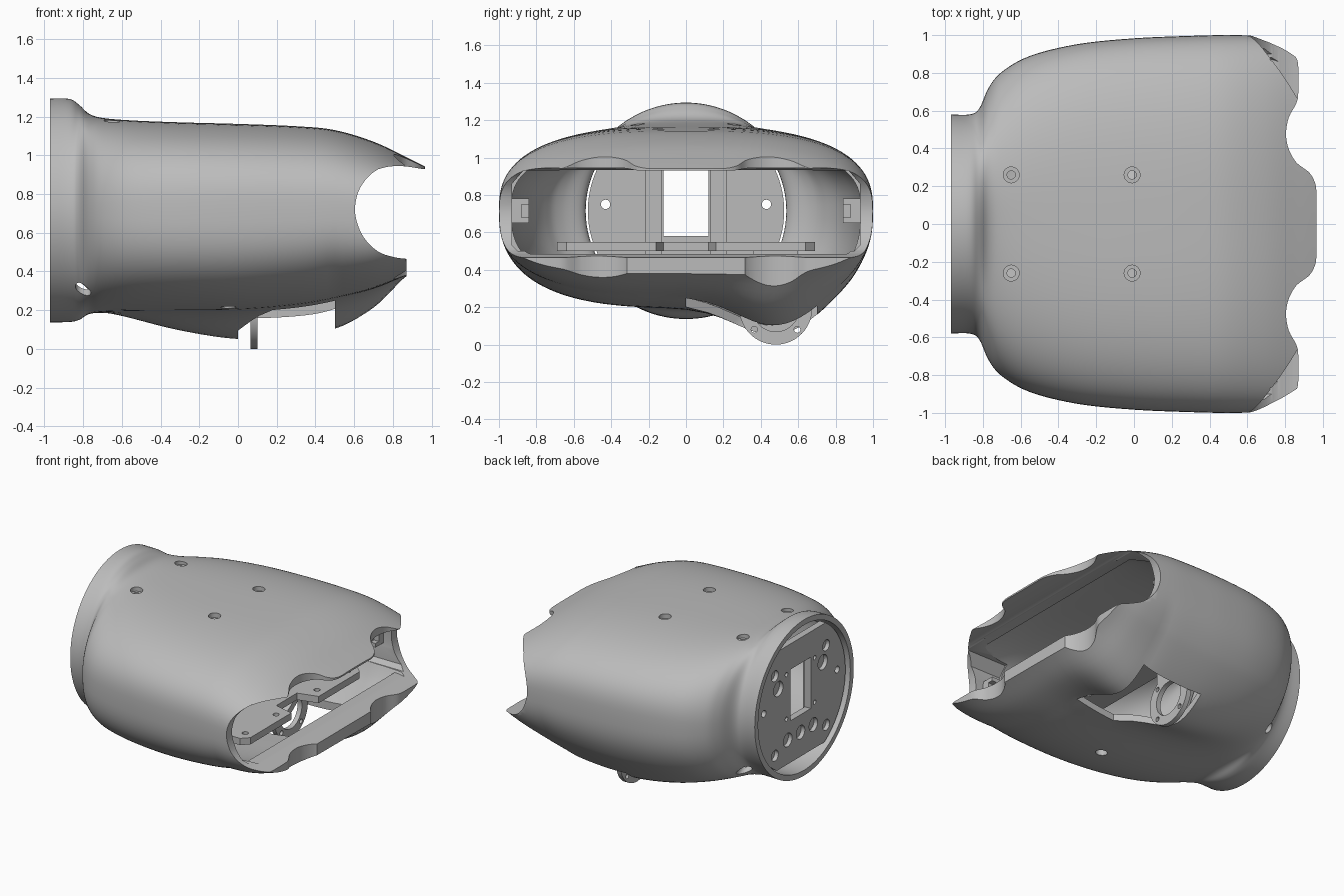
import bpy, bmesh, math
from mathutils import Vector

cube = bpy.data.objects.get("Cube")
if cube:
    bpy.data.objects.remove(cube)

grey = bpy.data.materials.new("mid grey")
grey.use_nodes = True
COLOR = (0.5, 0.5, 0.5, 1)
grey.diffuse_color = COLOR
grey.node_tree.nodes["Principled BSDF"].inputs["Base Color"].default_value = COLOR
MID = 0.715


def finish(name, bm):
    bmesh.ops.recalc_face_normals(bm, faces=bm.faces)
    mesh = bpy.data.meshes.new(name)
    bm.to_mesh(mesh)
    bm.free()
    ob = bpy.data.objects.new(name, mesh)
    mesh.materials.append(grey)
    bpy.context.collection.objects.link(ob)
    return ob


def activate(ob):
    bpy.ops.object.select_all(action='DESELECT')
    ob.select_set(True)
    bpy.context.view_layer.objects.active = ob


def cut(ob, cutter, keep=False):
    activate(ob)
    mod = ob.modifiers.new("cut", 'BOOLEAN')
    mod.operation = 'INTERSECT' if keep else 'DIFFERENCE'
    mod.solver = 'EXACT'
    mod.object = cutter
    bpy.ops.object.modifier_apply(modifier=mod.name)
    bpy.data.objects.remove(cutter)


def smooth(ob, angle=32):
    activate(ob)
    bpy.ops.object.shade_smooth_by_angle(angle=math.radians(angle))


def catmull(rows, steps):
    # smooth curve through rows of numbers
    out = []
    vec = [Vector(r) for r in rows]
    for i in range(len(vec) - 1):
        a, b, c, d = vec[max(i - 1, 0)], vec[i], vec[i + 1], vec[min(i + 2, len(vec) - 1)]
        for s in range(steps):
            t = s / steps
            out.append(0.5 * (2 * b + (c - a) * t + (2 * a - 5 * b + 4 * c - d) * t * t
                              + (3 * b - a - 3 * c + d) * t ** 3))
    return out + [vec[-1]]


def prism(name, points, axis, low, high):
    # outline extruded along one axis
    bm = bmesh.new()
    def place(p, h):
        co = list(p)
        co.insert(axis, h)
        return co
    face = bm.faces.new([bm.verts.new(place(p, low)) for p in points])
    new = bmesh.ops.extrude_face_region(bm, geom=[face])["geom"]
    move = Vector((0, 0, 0))
    move[axis] = high - low
    bmesh.ops.translate(bm, verts=[v for v in new if isinstance(v, bmesh.types.BMVert)], vec=move)
    return finish(name, bm)


def box(name, low, high):
    return prism(name, [low[:2], (high[0], low[1]), high[:2], (low[0], high[1])], 2, low[2], high[2])


def rod(name, center, radius, length, direction, sides=32):
    bm = bmesh.new()
    bmesh.ops.create_cone(bm, cap_ends=True, segments=sides, radius1=radius, radius2=radius, depth=length)
    bmesh.ops.rotate(bm, verts=bm.verts, matrix=Vector(direction).to_track_quat('Z', 'Y').to_matrix())
    bmesh.ops.translate(bm, verts=bm.verts, vec=center)
    return finish(name, bm)


# stations: x, half width, top, bottom, squareness, thumb bulge
STATIONS = [
    (-0.97, 0.58, 1.293, 0.137, 2, 0), (-0.87, 0.58, 1.291, 0.139, 2, 0),
    (-0.82, 0.61, 1.26, 0.15, 2.05, 0), (-0.77, 0.72, 1.215, 0.18, 2.2, 0.01),
    (-0.7, 0.805, 1.193, 0.19, 2.4, 0.03), (-0.55, 0.89, 1.18, 0.195, 2.6, 0.07),
    (-0.3, 0.952, 1.17, 0.197, 2.75, 0.13), (0, 0.983, 1.162, 0.2, 2.8, 0.175),
    (0.3, 0.996, 1.15, 0.225, 2.8, 0.19), (0.5, 1, 1.13, 0.26, 2.75, 0.18),
    (0.7, 0.995, 1.07, 0.31, 2.6, 0.11), (0.87, 0.98, 0.99, 0.38, 2.45, 0.01),
    (0.97, 0.97, 0.94, 0.42, 2.4, 0)]


def loft(name, wall, floor, overhang):
    bm = bmesh.new()
    rings, count = [], 128
    rows = catmull(STATIONS, 5)
    for k, (x, width, top, bottom, n, bulge) in enumerate(rows):
        if k == 0:
            x -= overhang
        if k == len(rows) - 1:
            x += overhang
        blend = min(1, max(0, (x + 0.9) * 5))
        side = 0.04 + (wall - 0.04) * blend if wall else 0
        under = 0.04 + (floor - 0.04) * blend if wall else 0
        ring = []
        for i in range(count):
            c, s = math.cos(math.tau * i / count), math.sin(math.tau * i / count)
            tall, power = top - side - MID, n
            if s < 0:
                tall, power = MID - bottom - under, n + 3 * max(0, x - 0.5)
            y = (width - side) * math.copysign(abs(c) ** (2 / power), c)
            z = MID + tall * math.copysign(abs(s) ** (2 / power), s)
            if s < 0:
                spread = 0.33 if y > 0.5 else 0.3
                z -= bulge * math.exp(-((y - 0.5) / spread) ** 2) * min(1, -2 * s)
            ring.append(bm.verts.new((x, y, z)))
        rings.append(ring)
    for a, b in zip(rings, rings[1:]):
        for i in range(count):
            j = (i + 1) % count
            bm.faces.new((a[i], a[j], b[j], b[i]))
    bm.faces.new(rings[0])
    bm.faces.new(rings[-1])
    return finish(name, bm)


# hollow palm shell, with solid lips above and below the finger end
shell = loft("palm_shell", 0, 0, 0)
cavity = loft("cavity", 0.065, 0.05, 0.1)
cut(cavity, box("lower_lip", (0.67, -1.2, -0.3), (1.3, 1.2, 0.485)))
cut(cavity, box("upper_lip", (0.67, -1.2, 0.935), (1.3, 1.2, 1.5)))
cut(shell, cavity)

# squared finger mouth
mouth = [(-0.93, 0.53), (-0.9, 0.5), (0.9, 0.5), (0.93, 0.53), (0.93, 0.86), (0.87, 0.93), (-0.87, 0.93), (-0.93, 0.86)]
cut(shell, prism("mouth_cutter", mouth, 0, 0.4, 1.3))

# side notch that opens the finger end
notch = catmull([(0.87, 0.465), (0.8, 0.475), (0.72, 0.505), (0.65, 0.575), (0.613, 0.66), (0.605, 0.74),
                 (0.63, 0.83), (0.69, 0.905), (0.76, 0.938), (0.86, 0.943), (0.99, 0.922)], 4)
cut(shell, prism("notch_cutter", [(1.3, -0.2), (0.87, -0.2)] + [tuple(p) for p in notch] + [(1.3, 0.92)],
                 1, -1.2, 1.2))

# scalloped finger edge
half = catmull([(0.965, 0.1), (0.963, 0.2), (0.93, 0.27), (0.86, 0.325), (0.818, 0.4), (0.805, 0.48),
                (0.82, 0.565), (0.86, 0.64), (0.87, 0.7), (0.87, 0.83), (0.855, 0.885), (0.8, 0.925),
                (0.7, 0.967), (0.6, 1.005)], 4)
edge = [(p[0], -p[1]) for p in reversed(half)] + [tuple(p) for p in half]
cut(shell, prism("edge_cutter", [(1.3, -1.2), (0.6, -1.2)] + edge + [(0.6, 1.2), (1.3, 1.2)], 2, -0.3, 1.6))

# thumb opening
cut(shell, prism("thumb_cutter", [(0.5, 0), (0.5, 0.7), (0, 0.7), (0, 0.3), (0.18, 0)], 2, -0.3, 0.42))

# screw holes
for sign in (-1, 1):
    for x, surface in ((-0.65, 1.17), (-0.01, 1.145)):
        cut(shell, rod("screw_cutter", (x, 0.26 * sign, 1.15), 0.022, 0.4, (0, 0, 1)))
        cut(shell, rod("head_cutter", (x, 0.26 * sign, surface + 0.05), 0.042, 0.14, (0, 0, 1)))
    cut(shell, rod("wrist_screw_cutter", (-0.8, 0.45 * sign, 0.31), 0.04, 0.3, (0, sign, -0.7)))
cut(shell, rod("belly_screw_cutter", (-0.05, -0.4, 0.25), 0.04, 0.3, (0, 0, 1)))
smooth(shell)

# wrist mounting disc, trimmed top and bottom
disc = rod("wrist_disc", (-0.915, 0, MID), 0.525, 0.05, (1, 0, 0), 96)
cut(disc, box("trim", (-1.2, -0.7, 0.27), (-0.6, 0.7, 1.15)), keep=True)
cut(disc, box("window_cutter", (-1.2, -0.12, 0.58), (-0.6, 0.12, 0.96)))
for sign in (-1, 1):
    for y, z, radius in ((0.43, 0.75, 0.025), (0.165, 0.61, 0.016), (0.165, 0.94, 0.016)):
        cut(disc, rod("hole_cutter", (-0.92, y * sign, z), radius, 0.3, (1, 0, 0), 24))
    # blind bolt recesses facing the arm
    for y, z, radius in ((0.26, 0.87, 0.055), (0.3, 0.98, 0.04), (0.3, 0.39, 0.04), (0.15, 0.45, 0.05)):
        cut(disc, rod("recess_cutter", (-0.96, y * sign, z), radius, 0.1, (1, 0, 0), 24))
    # raised strips beside the window
    box("wrist_strip", (-0.89, min(0.13 * sign, 0.22 * sign), 0.4),
        (-0.87, max(0.13 * sign, 0.22 * sign), 0.96))
cut(disc, rod("recess_cutter", (-0.96, 0, 0.45), 0.05, 0.1, (1, 0, 0), 24))
smooth(disc)

# finger mounting plate with a central bay
plate = prism("finger_plate", [(0.0, -0.69), (0.5, -0.69), (0.55, -0.64), (0.55, -0.16), (0.4, -0.12),
                               (0.4, 0.12), (0.55, 0.16), (0.55, 0.64), (0.5, 0.69), (0.0, 0.69)], 2, 0.5, 0.55)
for sign in (-1, 1):
    for x in (0.2, 0.48):
        for y in (0.24, 0.6):
            cut(plate, rod("plate_hole", (x, y * sign, 0.52), 0.022, 0.3, (0, 0, 1), 20))
smooth(plate)

# thumb motor ring hanging from the plate
ring = rod("thumb_ring", (0.083, 0.48, 0.195), 0.195, 0.036, (1, 0, 0), 64)
cut(ring, rod("bore", (0.083, 0.48, 0.195), 0.125, 0.3, (1, 0, 0), 48))
for k in range(4):
    a = math.pi * (0.25 + k / 2)
    cut(ring, rod("bolt", (0.083, 0.48 + 0.162 * math.cos(a), 0.195 + 0.162 * math.sin(a)),
                  0.017, 0.3, (1, 0, 0), 16))
smooth(ring)
box("thumb_bracket", (0.065, 0.36, 0.355), (0.101, 0.6, 0.51))

# side latches inside the finger end
for name, sign in (("left_back_latch", 1), ("right_front_latch", -1)):
    latch = box(name, (0.42, min(0.84 * sign, 0.94 * sign), 0.65), (0.54, max(0.84 * sign, 0.94 * sign), 0.78))
    cut(latch, box("latch_slot", (0.5, min(0.8 * sign, 0.88 * sign), 0.68),
                   (0.6, max(0.8 * sign, 0.88 * sign), 0.75)))
